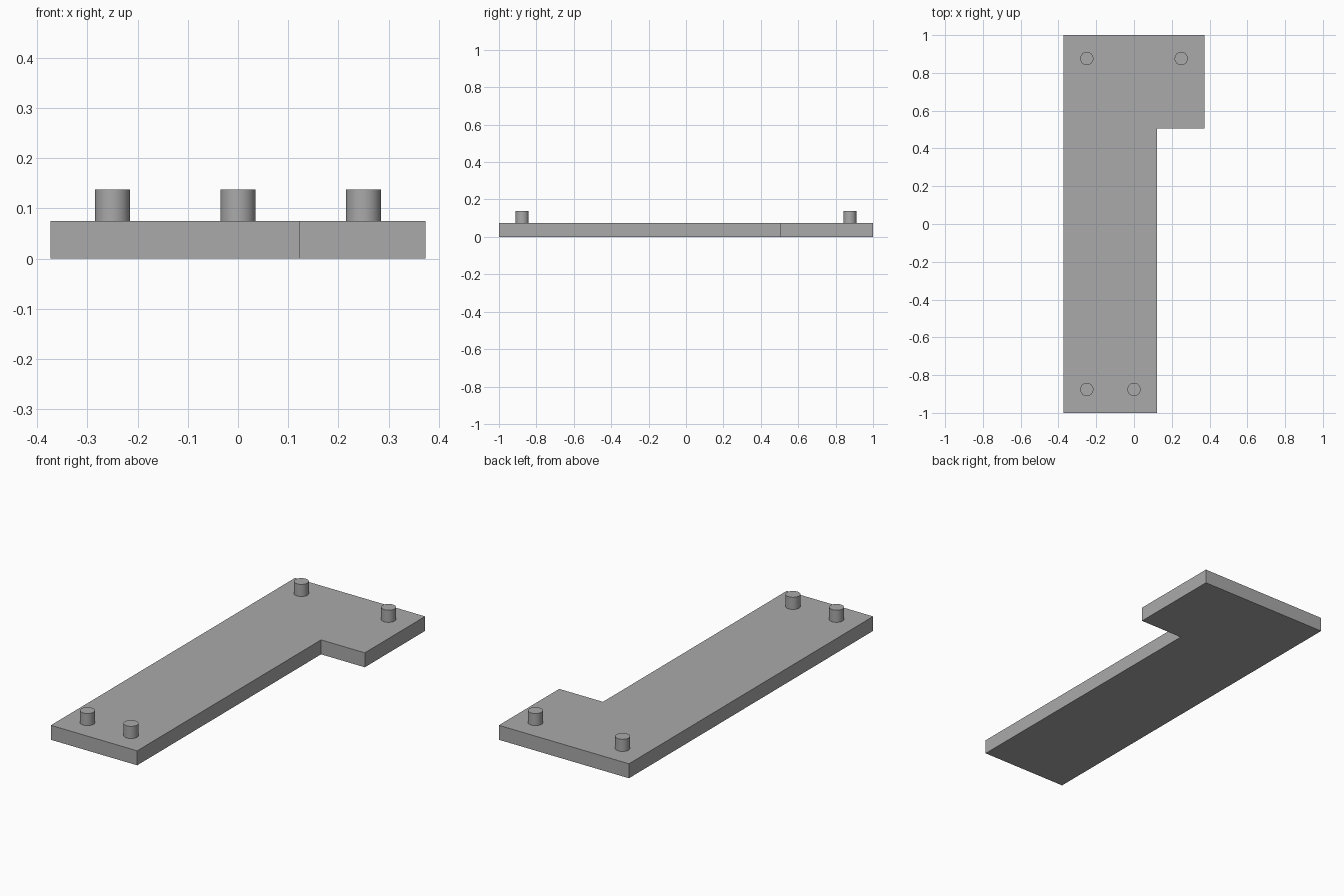
import bpy
import bmesh

cube = bpy.data.objects.get("Cube")
if cube:
    bpy.data.objects.remove(cube, do_unlink=True)

HALF_W, HALF_L = 0.373, 1.0
PLATE_H, STUD_TOP, STUD_R = 0.075, 0.138, 0.035
NOTCH_X, NOTCH_Y = 0.122, 0.506

grey = bpy.data.materials.new("plain_grey")
grey.use_nodes = True
colour = (0.4, 0.4, 0.4, 1)
grey.diffuse_color = colour
grey.node_tree.nodes["Principled BSDF"].inputs["Base Color"].default_value = colour


def extruded_plate(name, outline, height):
    """Flat slab from an outline, standing on the ground."""
    bm = bmesh.new()
    base = bm.faces.new([bm.verts.new((x, y, 0)) for x, y in outline])
    top = bmesh.ops.extrude_face_region(bm, geom=[base], use_keep_orig=True)
    verts = [g for g in top["geom"] if isinstance(g, bmesh.types.BMVert)]
    bmesh.ops.translate(bm, verts=verts, vec=(0, 0, height))
    bmesh.ops.recalc_face_normals(bm, faces=bm.faces)
    mesh = bpy.data.meshes.new(name)
    bm.to_mesh(mesh)
    bm.free()
    obj = bpy.data.objects.new(name, mesh)
    bpy.context.collection.objects.link(obj)
    mesh.materials.append(grey)


def stud(name, x, y):
    """Short round peg on the plate."""
    bpy.ops.mesh.primitive_cylinder_add(
        vertices=48, radius=STUD_R, depth=STUD_TOP - PLATE_H,
        location=(x, y, (STUD_TOP + PLATE_H) / 2))
    obj = bpy.context.object
    obj.name = name
    obj.data.materials.append(grey)
    bpy.ops.object.shade_smooth_by_angle()


# L-shaped plate
extruded_plate("base_plate", [
    (-HALF_W, -HALF_L), (NOTCH_X, -HALF_L), (NOTCH_X, NOTCH_Y),
    (HALF_W, NOTCH_Y), (HALF_W, HALF_L), (-HALF_W, HALF_L)], PLATE_H)

# Corner studs
stud("front_right_stud", -0.25, -0.876)
stud("front_left_stud", 0.0, -0.876)
stud("back_right_stud", -0.25, 0.876)
stud("back_left_stud", 0.25, 0.876)
